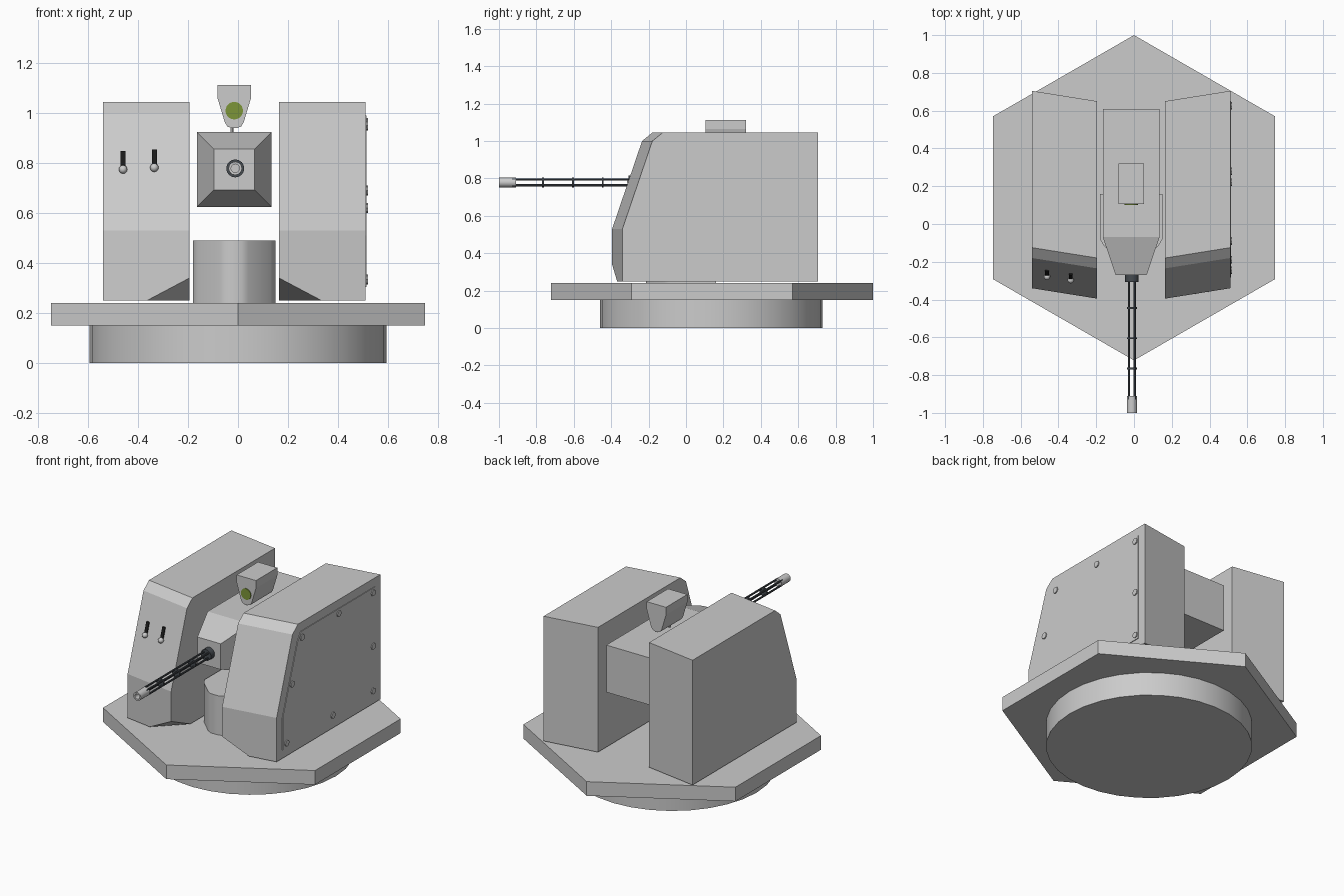
import bpy, bmesh
from math import radians, sin, cos, pi
from mathutils import Vector, Matrix

if "Cube" in bpy.data.objects:
    bpy.data.objects.remove(bpy.data.objects["Cube"])

CX = -0.015  # centre line of the turret body


def material(name, color):
    m = bpy.data.materials.new(name)
    m.diffuse_color = (*color, 1)
    m.use_nodes = True
    m.node_tree.nodes["Principled BSDF"].inputs["Base Color"].default_value = m.diffuse_color
    return m


DARK = material("dark_metal", (0.06, 0.07, 0.08))
BLACK = material("black", (0.01, 0.01, 0.01))
GREEN = material("green_glass", (0.2, 0.3, 0.04))


def finish(name, bm, mat=None, smooth=None):
    bmesh.ops.recalc_face_normals(bm, faces=bm.faces)
    me = bpy.data.meshes.new(name)
    bm.to_mesh(me)
    bm.free()
    ob = bpy.data.objects.new(name, me)
    bpy.context.collection.objects.link(ob)
    if mat:
        me.materials.append(mat)
    if smooth:
        bpy.ops.object.select_all(action='DESELECT')
        ob.select_set(True)
        bpy.context.view_layer.objects.active = ob
        bpy.ops.object.shade_smooth_by_angle(angle=radians(smooth))
    return ob


def hull(name, pts, mat=None, smooth=None):
    """Convex solid around a few corner points."""
    bm = bmesh.new()
    for p in pts:
        bm.verts.new(p)
    bmesh.ops.convex_hull(bm, input=bm.verts)
    bmesh.ops.dissolve_limit(bm, angle_limit=radians(1), verts=bm.verts, edges=bm.edges)
    return finish(name, bm, mat, smooth)


def cylinder(name, center, r, depth, axis='Z', n=16, mat=None, smooth=40, turn=0.0):
    bm = bmesh.new()
    rot = {'Z': Matrix(), 'Y': Matrix.Rotation(pi / 2, 4, 'X'),
           'X': Matrix.Rotation(pi / 2, 4, 'Y')}[axis]
    bmesh.ops.create_cone(bm, cap_ends=True, segments=n, radius1=r, radius2=r, depth=depth,
                          matrix=Matrix.Translation(center) @ rot @ Matrix.Rotation(turn, 4, 'Z'))
    return finish(name, bm, mat, smooth)


# Base: round foot under a hexagonal plate
cylinder("base_disc", (0, 0.135, 0.075), 0.595, 0.15, n=32)
hull("base_plate", [(0.863 * sin(i * pi / 3), 0.139 + 0.861 * cos(i * pi / 3), z)
                    for i in range(6) for z in (0.15, 0.24)])

# Side housings: sheared in plan, lower inner front corner cut off
outer = [(0.705, 0.25), (0.705, 1.045), (-0.125, 1.045), (-0.18, 1.0), (-0.34, 0.53), (-0.34, 0.25)]
SHEAR = -0.055
for side, label in ((1, "right"), (-1, "left")):
    pts = [(CX + side * 0.525, y, z) for y, z in outer]
    pts += [(CX + side * 0.18, y + SHEAR, z) for y, z in outer[:-1]]
    pts += [(CX + side * 0.18, -0.395, 0.34), (CX + side * 0.35, -0.368, 0.25),
            (CX + side * 0.18, -0.2, 0.25)]
    hull(label + "_housing", pts)

# Access panel with bolts on the right housing
panel = [(0.65, 0.305), (0.65, 0.99), (-0.10, 0.99), (-0.134, 0.936), (-0.283, 0.51), (-0.283, 0.305)]
hull("access_panel", [(x, y, z) for y, z in panel for x in (0.505, 0.514)])
bolts = [(0.625, 0.96), (0.28, 0.96), (-0.09, 0.95), (-0.19, 0.69),
         (-0.244, 0.335), (0.22, 0.335), (0.625, 0.335), (0.625, 0.62)]
for y, z in bolts:
    cylinder("panel_bolt", (0.514, y, z), 0.02, 0.012, 'X', 8, smooth=None)

# Slots with round knobs on the sloped front of the left housing
for x, z in ((-0.46, 0.778), (-0.335, 0.785)):
    front = lambda zz: -0.34 + (zz - 0.53) * 0.16 / 0.47 + SHEAR * (x + 0.54) / 0.345
    hull("lever_slot", [(x + dx, front(zz) + dy, zz) for dx in (-0.01, 0.01)
                        for dy in (-0.008, 0.01) for zz in (z, z + 0.07)], BLACK)
    bm = bmesh.new()
    bmesh.ops.create_uvsphere(bm, u_segments=12, v_segments=8, radius=0.017,
                              matrix=Matrix.Translation((x, front(z) - 0.012, z - 0.003)))
    finish("lever_knob", bm, None, 60)

# Pedestal with a rounded nose, between the housings
nose = [(0.165, 0.16), (0.165, -0.08), (0.145, -0.115), (0.055, -0.2), (0.03, -0.215)]
hull("pedestal", [(CX + s * x, y, z) for x, y in nose for s in (1, -1) for z in (0.24, 0.49)], smooth=45)

# Gun body tapering to the front
hull("gun_body", [(CX + s * w, y, 0.775 + t * h) for s in (1, -1) for t in (1, -1)
                  for w, h, y in ((0.15, 0.15, 0.61), (0.15, 0.15, -0.07), (0.082, 0.082, -0.27))])

# Sight on top with a green lens and short stem
sight = [(0.068, 1.113), (0.068, 1.064), (0.038, 0.964), (0.028, 0.947), (0.01, 0.94)]
hull("sight", [(CX + s * x, y, z) for x, z in sight for s in (1, -1) for y in (0.105, 0.32)])
cylinder("sight_lens", (CX, 0.104, 1.01), 0.035, 0.008, 'Y', 24, GREEN)
cylinder("sight_stem", (CX - 0.01, 0.2, 0.93), 0.006, 0.06, 'Z', 8)

# Barrel cluster: collar, four rods, clamps and hollow muzzle
BZ, BX = 0.779, -0.011
cylinder("barrel_collar", (BX, -0.285, BZ), 0.036, 0.045, 'Y', 16, DARK)
for i in range(4):
    a = pi / 4 + i * pi / 2
    cylinder("barrel_rod", (BX + 0.022 * cos(a), -0.61, BZ + 0.022 * sin(a)), 0.006, 0.64, 'Y', 8, DARK)
for y in (-0.445, -0.605, -0.765):
    cylinder("barrel_clamp", (BX, y, BZ), 0.027, 0.01, 'Y', 12, DARK)

bm = bmesh.new()
rings = []
for r, y in ((0.027, -0.91), (0.027, -1.0), (0.017, -1.0), (0.017, -0.93)):
    rings.append([bm.verts.new((BX + r * cos(k * pi / 6), y, BZ + r * sin(k * pi / 6))) for k in range(12)])
for a, b in zip(rings, rings[1:]):
    for k in range(12):
        bm.faces.new((a[k], a[(k + 1) % 12], b[(k + 1) % 12], b[k]))
bm.faces.new(rings[0])
bm.faces.new(rings[-1])
finish("muzzle", bm, None, 40)
